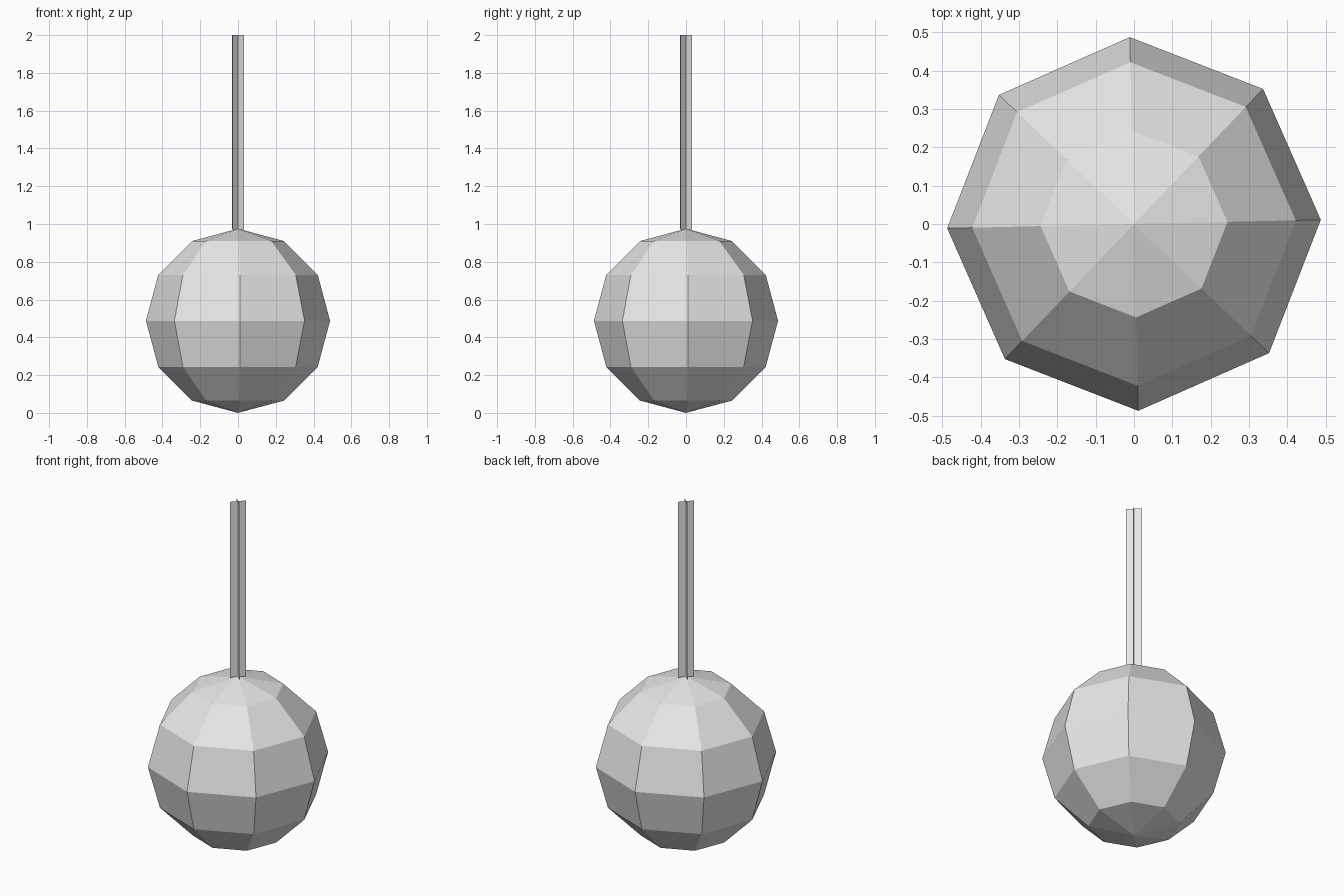
import bpy
import bmesh
from math import radians
from mathutils import Matrix

cube = bpy.data.objects.get("Cube")
if cube:
    bpy.data.objects.remove(cube, do_unlink=True)

RADIUS = 0.4875      # ball radius
STEM_HALF = 0.043    # half width of each stem blade
TWIST = radians(1.3)

# Single light grey material
grey = bpy.data.materials.new("light grey")
grey.use_nodes = True
colour = (0.8, 0.8, 0.8, 1)
grey.diffuse_color = colour
for node in grey.node_tree.nodes:
    if node.type == 'BSDF_PRINCIPLED':
        node.inputs["Base Color"].default_value = colour


def add_object(name, bm):
    mesh = bpy.data.meshes.new(name)
    bm.to_mesh(mesh)
    bm.free()
    mesh.materials.append(grey)
    obj = bpy.data.objects.new(name, mesh)
    bpy.context.collection.objects.link(obj)
    return obj


# Low-poly ball standing on the ground
bm = bmesh.new()
bmesh.ops.create_uvsphere(
    bm, u_segments=8, v_segments=6, radius=RADIUS,
    matrix=Matrix.Translation((0, 0, RADIUS)) @ Matrix.Rotation(TWIST, 4, 'Z'))
add_object("ball", bm)

# Stem made of two crossed flat blades
bm = bmesh.new()
bottom, top = 2 * RADIUS - 0.003, 2.0
for angle in (45, 135):
    turn = Matrix.Rotation(radians(angle) + TWIST, 4, 'Z')
    corners = [(-STEM_HALF, 0, bottom), (STEM_HALF, 0, bottom),
               (STEM_HALF, 0, top), (-STEM_HALF, 0, top)]
    face = bm.faces.new([bm.verts.new(c) for c in corners])
    bmesh.ops.transform(bm, matrix=turn, verts=face.verts[:])
add_object("stem", bm)
